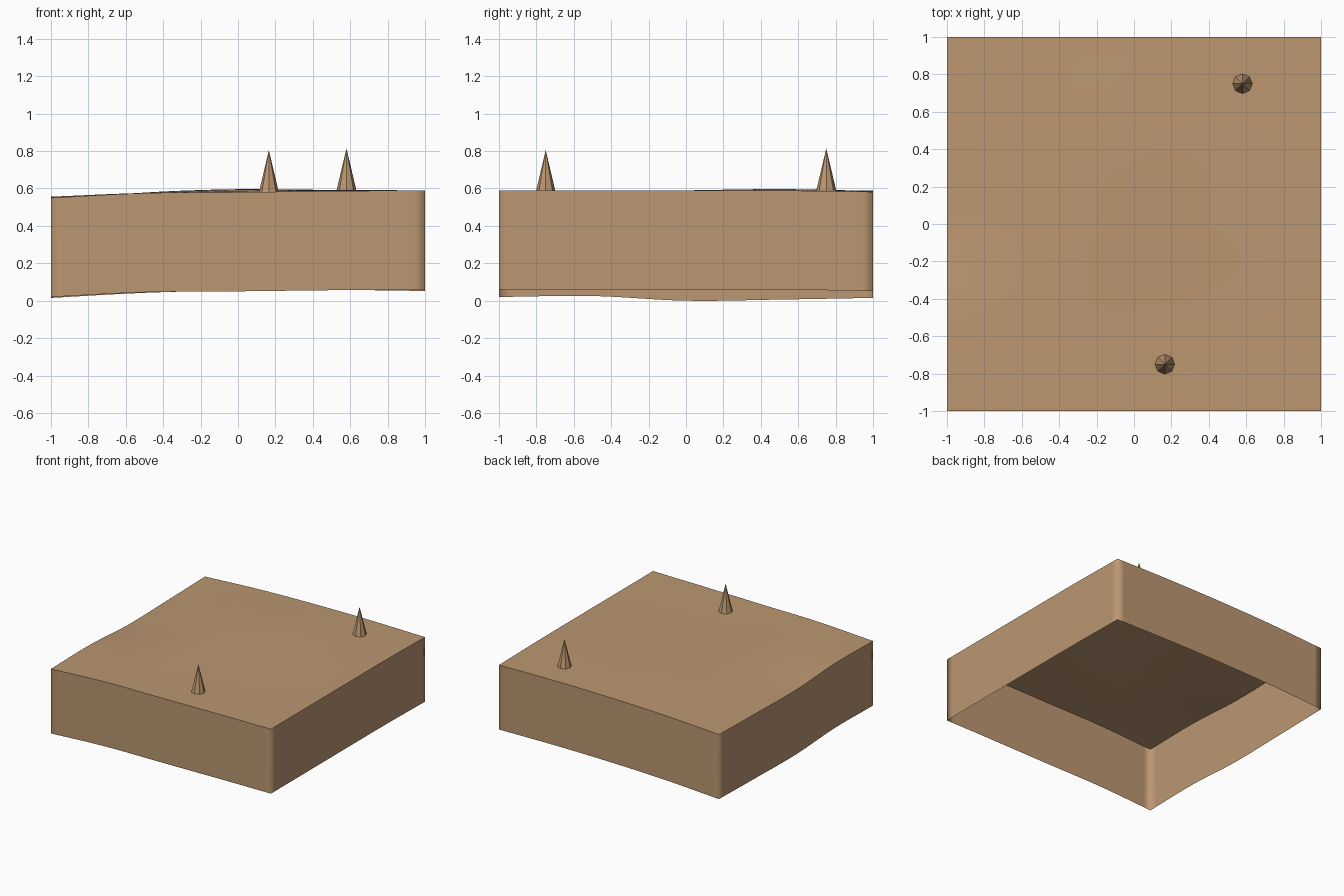
import bpy
import bmesh
import math

if "Cube" in bpy.data.objects:
    bpy.data.objects.remove(bpy.data.objects["Cube"], do_unlink=True)

SKIRT = 0.53
# Heights on an even grid: rows run front to back, columns from -x to +x
HEIGHTS = [
    [0.550, 0.575, 0.580, 0.586, 0.590],
    [0.555, 0.576, 0.578, 0.584, 0.590],
    [0.530, 0.575, 0.588, 0.590, 0.590],
    [0.536, 0.578, 0.596, 0.592, 0.589],
    [0.545, 0.572, 0.585, 0.588, 0.582],
]


def make_material(name, colour):
    mat = bpy.data.materials.new(name)
    mat.use_nodes = True
    mat.diffuse_color = colour
    mat.node_tree.nodes["Principled BSDF"].inputs["Base Color"].default_value = colour
    return mat


def spline(values, t):
    """Smooth curve through evenly spaced values, t from -1 to 1."""
    last = len(values) - 1
    u = min(max((t + 1) / 2 * last, 0), last)
    i = min(int(u), last - 1)
    f = u - i
    b, c = values[i], values[i + 1]
    a = values[i - 1] if i > 0 else 2 * b - c
    d = values[i + 2] if i + 2 <= last else 2 * c - b
    return b + f / 2 * (c - a + f * (2 * a - 5 * b + 4 * c - d + f * (3 * (b - c) + d - a)))


def ground(x, y):
    return spline([spline(row, x) for row in HEIGHTS], y)


def finish(bm, name, mat):
    mesh = bpy.data.meshes.new(name)
    bm.to_mesh(mesh)
    bm.free()
    mesh.materials.append(mat)
    obj = bpy.data.objects.new(name, mesh)
    bpy.context.collection.objects.link(obj)
    return obj


sand = make_material("sandy_tan", (0.50, 0.31, 0.165, 1))

# Rolling ground with a skirt hanging from its rim, open underneath
bm = bmesh.new()
bmesh.ops.create_grid(bm, x_segments=32, y_segments=32, size=1)
for v in bm.verts:
    v.co.z = ground(v.co.x, v.co.y)
for f in bm.faces:
    f.smooth = True
rim = [e for e in bm.edges if e.is_boundary]
skirt = bmesh.ops.extrude_edge_only(bm, edges=rim)["geom"]
for item in skirt:
    if isinstance(item, bmesh.types.BMVert):
        item.co.z -= SKIRT
for e in rim:
    e.smooth = False
bmesh.ops.recalc_face_normals(bm, faces=bm.faces)
if sum(f.normal.z for f in bm.faces) < 0:
    bmesh.ops.reverse_faces(bm, faces=bm.faces)
finish(bm, "ground_tile", sand)


# Flat-sided spikes standing on the ground
def spike(name, x, y, radius=0.053, height=0.225):
    bm = bmesh.new()
    bmesh.ops.create_cone(bm, cap_ends=True, segments=8, radius1=radius,
                          radius2=0, depth=height)
    obj = finish(bm, name, sand)
    obj.location = (x, y, ground(x, y) + height / 2)


spike("front_spike", 0.165, -0.75)
spike("back_spike", 0.58, 0.75)
